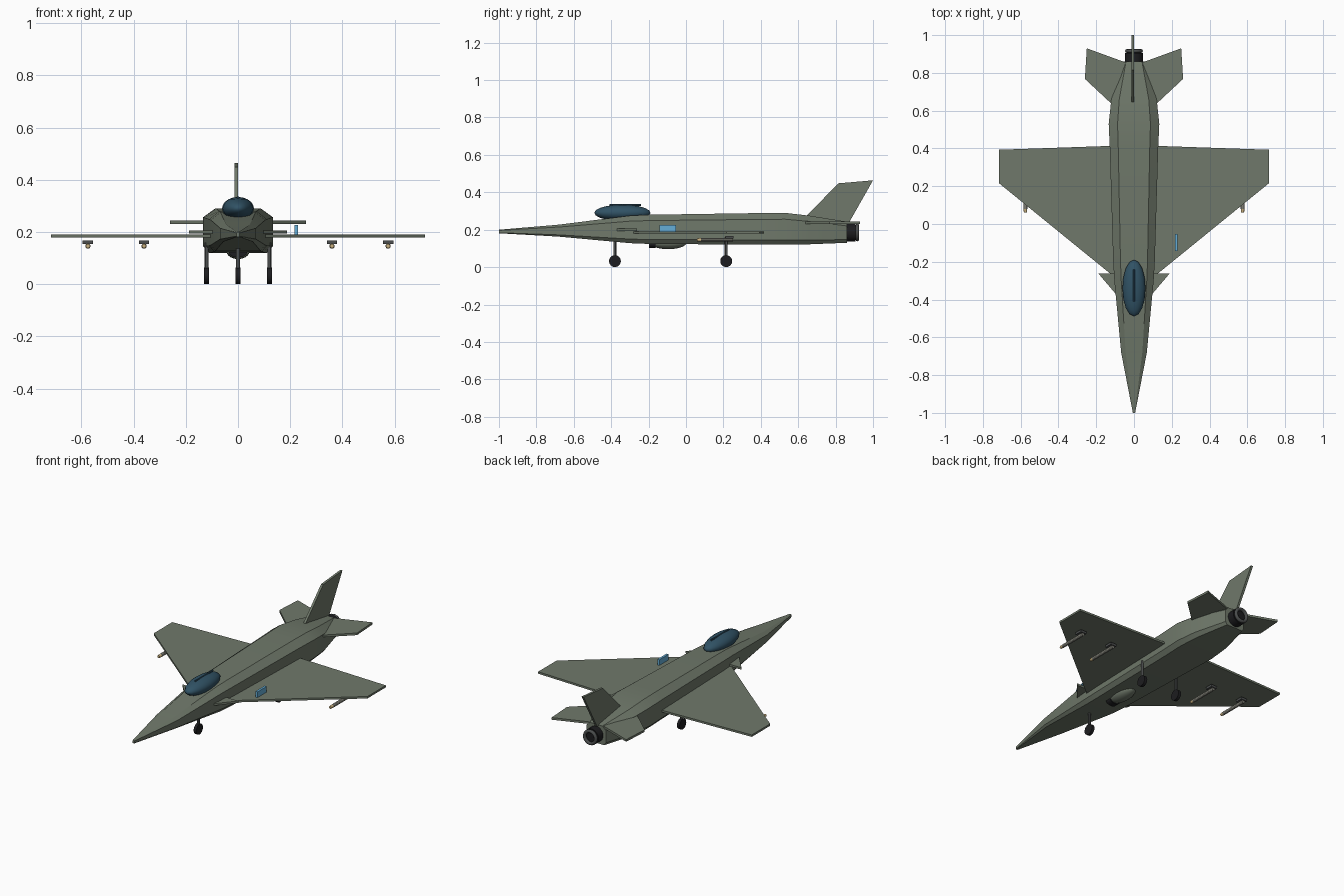
import bpy, bmesh, math

if "Cube" in bpy.data.objects:
    bpy.data.objects.remove(bpy.data.objects["Cube"])


def material(name, rgb):
    m = bpy.data.materials.new(name)
    m.diffuse_color = (*rgb, 1)
    m.use_nodes = True
    m.node_tree.nodes["Principled BSDF"].inputs["Base Color"].default_value = m.diffuse_color
    return m


GREEN = material("green", (0.16, 0.19, 0.145))
GLASS = material("glass", (0.03, 0.085, 0.13))
BLACK = material("black", (0.012, 0.012, 0.014))
STEEL = material("steel", (0.07, 0.075, 0.075))
STORE = material("store", (0.2, 0.2, 0.17))
TAN = material("tan", (0.6, 0.45, 0.22))
BLUE = material("blue", (0.13, 0.42, 0.68))


def finish(name, bm, mat):
    bmesh.ops.recalc_face_normals(bm, faces=bm.faces)
    me = bpy.data.meshes.new(name)
    bm.to_mesh(me)
    bm.free()
    ob = bpy.data.objects.new(name, me)
    bpy.context.collection.objects.link(ob)
    me.materials.append(mat)
    return ob


def smooth(ob, angle=30):
    bpy.ops.object.select_all(action='DESELECT')
    ob.select_set(True)
    bpy.context.view_layer.objects.active = ob
    bpy.ops.object.shade_smooth_by_angle(angle=math.radians(angle))
    return ob


def loft(name, rings, mat):
    bm = bmesh.new()
    vs = [[bm.verts.new(p) for p in ring] for ring in rings]
    n = len(vs[0])
    for a, b in zip(vs, vs[1:]):
        for i in range(n):
            bm.faces.new((a[i], a[(i + 1) % n], b[(i + 1) % n], b[i]))
    bm.faces.new(vs[0])
    bm.faces.new(vs[-1])
    return finish(name, bm, mat)


def plate(name, outline, z0, z1, s, mat=GREEN):
    return loft(name, [[(s * x, y, z) for x, y in outline] for z in (z0, z1)], mat)


def box(name, lo, hi, mat):
    return plate(name, [(lo[0], lo[1]), (hi[0], lo[1]), (hi[0], hi[1]), (lo[0], hi[1])],
                 lo[2], hi[2], 1, mat)


def rod(name, centre, r, length, axis, mat, r2=None, sides=16):
    rot = {'X': (0, math.pi / 2, 0), 'Y': (math.pi / 2, 0, 0), 'Z': (0, 0, 0)}[axis]
    bpy.ops.mesh.primitive_cone_add(vertices=sides, radius1=r, radius2=r if r2 is None else r2,
                                    depth=length, location=centre, rotation=rot)
    ob = bpy.context.object
    ob.name = name
    ob.data.materials.append(mat)
    return smooth(ob)


def ellipsoid(name, centre, radii, mat):
    bpy.ops.mesh.primitive_uv_sphere_add(segments=16, ring_count=10, location=centre)
    ob = bpy.context.object
    ob.name, ob.scale = name, radii
    ob.data.materials.append(mat)
    return smooth(ob, 40)


# fuselage: chamfered sections (y, half width, bottom, top)
def section(y, w, zb, zt):
    h = zt - zb
    half = [(0.83, zb), (1, zb + 0.15 * h), (1, zt - 0.2 * h), (0.65, zt)]
    return [(w * x, y, z) for x, z in half] + [(-w * x, y, z) for x, z in reversed(half)]


stations = [(-1, 0.006, 0.181, 0.2), (-0.68, 0.068, 0.163, 0.227), (-0.3, 0.104, 0.128, 0.275),
            (-0.2, 0.11, 0.124, 0.28), (0.4, 0.128, 0.12, 0.289), (0.53, 0.134, 0.12, 0.29),
            (0.66, 0.12, 0.122, 0.275), (0.86, 0.065, 0.13, 0.243)]
smooth(loft("fuselage", [section(*s) for s in stations], GREEN), 25)

# canopy and its top bar
ellipsoid("canopy", (0, -0.34, 0.29), (0.061, 0.15, 0.044), GLASS)
rod("canopy_bar", (0, -0.325, 0.332), 0.005, 0.17, 'Y', GLASS, sides=8)

# belly fairing with dark mouth
ellipsoid("belly_fairing", (0, -0.095, 0.13), (0.046, 0.098, 0.034), GREEN)
mouth = rod("belly_mouth", (0, -0.18, 0.121), 0.034, 0.035, 'Y', BLACK)
mouth.scale = (1, 0.55, 1)

# tail fin
loft("tail_fin", [[(x, 0.64, 0.27), (x, 0.815, 0.448), (x, 1, 0.464), (x, 0.87, 0.235)]
                  for x in (-0.014, 0)], GREEN)

for side, s in (("left", -1), ("right", 1)):
    # flying surfaces
    plate(f"wing_{side}", [(0.08, -0.3), (0.716, 0.217), (0.716, 0.393), (0.08, 0.415)],
          0.179, 0.191, s)
    plate(f"canard_{side}", [(0.08, -0.39), (0.188, -0.263), (0.08, -0.263)], 0.194, 0.206, s)
    plate(f"tailplane_{side}", [(0.08, 0.6), (0.26, 0.768), (0.25, 0.93), (0.03, 0.85)],
          0.23, 0.243, s)
    # pylons and stores under the wing
    for pos, x in (("inner", 0.36), ("outer", 0.575)):
        tag = f"{pos}_{side}"
        box(f"pylon_{tag}", (s * x - 0.02, 0.21, 0.153), (s * x + 0.02, 0.255, 0.167), STEEL)
        rod(f"store_{tag}", (s * x, 0.165, 0.146), 0.01, 0.17, 'Y', STORE, sides=12)
        rod(f"store_tip_{tag}", (s * x, 0.07, 0.146), 0.01, 0.02, 'Y', TAN, 0.008, 12)

# landing gear
for tag, x, y in (("nose", 0, -0.38), ("left", -0.121, 0.215), ("right", 0.121, 0.215)):
    rod(f"gear_strut_{tag}", (x, y, 0.095), 0.008, 0.13, 'Z', STEEL, sides=12)
    rod(f"wheel_{tag}", (x, y, 0.032), 0.032, 0.018, 'X', BLACK)

# engine nozzle and exhaust ring
rod("nozzle", (0, 0.875, 0.185), 0.047, 0.06, 'Y', BLACK, sides=24)
bpy.ops.mesh.primitive_torus_add(location=(0, 0.916, 0.185), rotation=(math.pi / 2, 0, 0),
                                 major_segments=24, minor_segments=8,
                                 major_radius=0.037, minor_radius=0.01)
bpy.context.object.name = "exhaust_ring"
bpy.context.object.data.materials.append(STEEL)
smooth(bpy.context.object, 60)

# blue panel standing on the right wing
box("wing_panel", (0.217, -0.142, 0.19), (0.23, -0.054, 0.226), BLUE)
